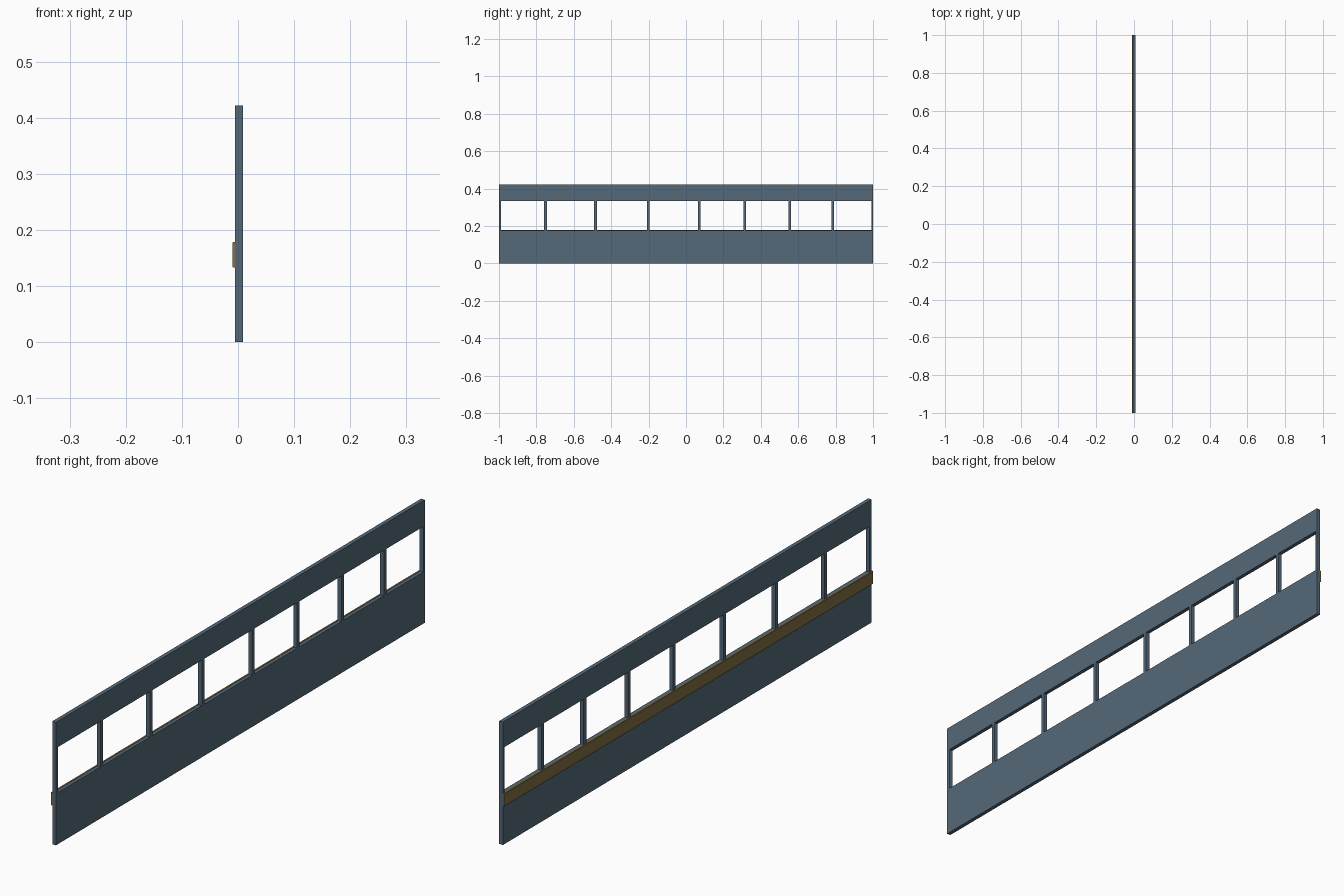
import bpy, bmesh

if "Cube" in bpy.data.objects:
    bpy.data.objects.remove(bpy.data.objects["Cube"])


def material(name, rgb):
    m = bpy.data.materials.new(name)
    m.diffuse_color = (*rgb, 1)
    m.use_nodes = True
    m.node_tree.nodes["Principled BSDF"].inputs["Base Color"].default_value = m.diffuse_color
    return m


PAINT = material("blue_grey_paint", (0.09, 0.14, 0.19))
WOOD = material("brown_trim", (0.23, 0.16, 0.06))


def box(name, xs, ys, zs, mat, bevel=0):
    bm = bmesh.new()
    bmesh.ops.create_cube(bm, size=1)
    for v in bm.verts:
        v.co = [r[0] if c < 0 else r[1] for c, r in zip(v.co, (xs, ys, zs))]
    if bevel:
        # chamfer only the long outer edges
        edges = [e for e in bm.edges
                 if all(abs(v.co.x - xs[0]) < 1e-6 for v in e.verts)
                 and abs(e.verts[0].co.y - e.verts[1].co.y) > 1]
        bmesh.ops.bevel(bm, geom=edges, offset=bevel, segments=1,
                        affect='EDGES', profile=0.5)
    me = bpy.data.meshes.new(name)
    bm.to_mesh(me)
    bm.free()
    me.materials.append(mat)
    ob = bpy.data.objects.new(name, me)
    bpy.context.collection.objects.link(ob)
    return ob


WALL_X = (-0.005, 0.009)
SILL, HEAD, TOP = 0.177, 0.333, 0.422

# Solid wall below and above the window band
box("lower_wall", WALL_X, (-1, 1), (0, SILL), PAINT)
box("upper_wall", WALL_X, (-1, 1), (HEAD, TOP), PAINT)

# End posts
box("end_post_front", WALL_X, (-1, -0.988), (SILL, HEAD), PAINT)
box("end_post_back", WALL_X, (0.992, 1), (SILL, HEAD), PAINT)

# Unevenly spaced window pillars
for i, y in enumerate((-0.751, -0.484, -0.202, 0.070, 0.314, 0.555, 0.785)):
    box(f"window_pillar_{i + 1}", WALL_X, (y - 0.007, y + 0.007), (SILL, HEAD), PAINT)

# Trim rail along the outer side, just under the windows
box("trim_rail", (-0.010, -0.003), (-1, 1), (0.133, 0.178), WOOD, bevel=0.0015)
